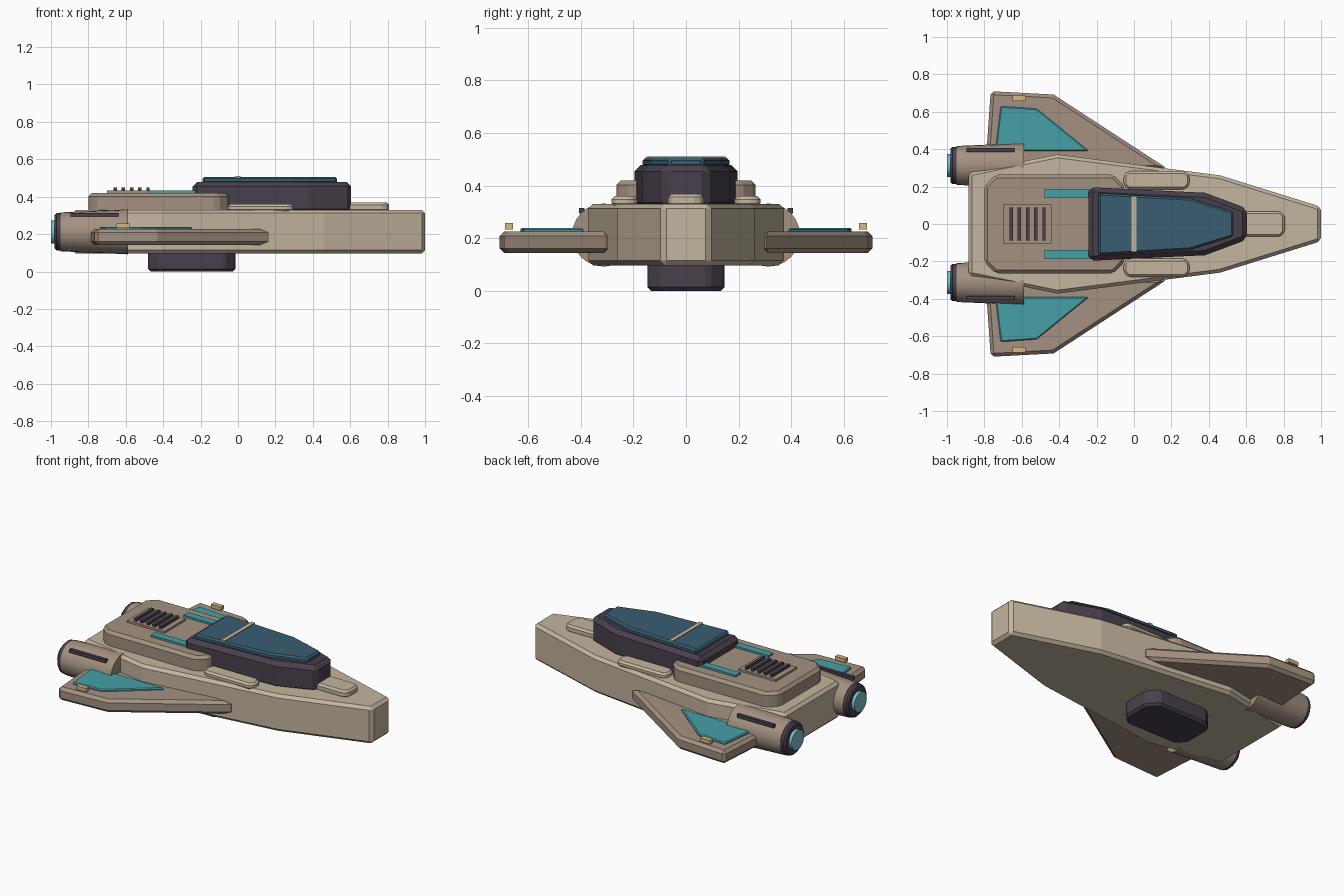
import bpy, bmesh
from math import radians, pi
from mathutils import Matrix

if "Cube" in bpy.data.objects:
    bpy.data.objects.remove(bpy.data.objects["Cube"])


def material(name, r, g, b):
    m = bpy.data.materials.new(name)
    m.diffuse_color = [(c / 255) ** 2.2 for c in (r, g, b)] + [1]
    m.use_nodes = True
    m.node_tree.nodes["Principled BSDF"].inputs["Base Color"].default_value = m.diffuse_color
    return m


TAN = material("tan", 194, 179, 157)
BROWN = material("brown", 162, 144, 128)
DARK = material("dark", 74, 66, 78)
TEAL = material("teal", 72, 158, 166)
GLASS = material("glass", 60, 94, 114)
AMBER = material("amber", 216, 180, 132)
GLOW = material("glow", 118, 190, 200)


def finish(name, bm, mat, bevel=0, mirror=False):
    bmesh.ops.recalc_face_normals(bm, faces=bm.faces)
    me = bpy.data.meshes.new(name)
    bm.to_mesh(me)
    bm.free()
    me.materials.append(mat)
    ob = bpy.data.objects.new(name, me)
    bpy.context.collection.objects.link(ob)
    if bevel:
        b = ob.modifiers.new("bevel", 'BEVEL')
        b.width, b.segments = bevel, 1
        b.limit_method, b.angle_limit = 'ANGLE', radians(30)
    if mirror:
        ob.modifiers.new("mirror", 'MIRROR').use_axis = (False, True, False)
    return ob


def prism(name, pts, z0, z1, mat, bevel=0, mirror=False):
    """Extrude a flat outline from z0 to z1."""
    bm = bmesh.new()
    face = bm.faces.new([bm.verts.new((x, y, z0)) for x, y in pts])
    ext = bmesh.ops.extrude_face_region(bm, geom=[face])
    for v in ext["geom"]:
        if isinstance(v, bmesh.types.BMVert):
            v.co.z = z1
    return finish(name, bm, mat, bevel, mirror)


def both_sides(half):
    return half + [(x, -y) for x, y in reversed(half)]


def rect(x0, x1, y0, y1, c=0):
    """Rectangle outline with optional cut corners."""
    if not c:
        return [(x0, y0), (x1, y0), (x1, y1), (x0, y1)]
    return [(x0 + c, y0), (x1 - c, y0), (x1, y0 + c), (x1, y1 - c),
            (x1 - c, y1), (x0 + c, y1), (x0, y1 - c), (x0, y0 + c)]


def engine_part(name, x0, x1, r0, r1, mat, bevel=0):
    """Round section along x, r0 at x0 and r1 at x1, on both sides."""
    bm = bmesh.new()
    place = Matrix.Translation(((x0 + x1) / 2, 0.313, 0.212)) @ Matrix.Rotation(pi / 2, 4, 'Y')
    bmesh.ops.create_cone(bm, cap_ends=True, segments=24, radius1=r0, radius2=r1,
                          depth=x1 - x0, matrix=place)
    ob = finish(name, bm, mat, bevel, True)
    bpy.context.view_layer.objects.active = ob
    bpy.ops.object.select_all(action='DESELECT')
    ob.select_set(True)
    bpy.ops.object.shade_smooth_by_angle(angle=radians(30))


# Hull, belly block and raised rear deck
prism("hull", both_sides([(-0.885, 0.275), (-0.41, 0.372), (0.46, 0.26), (1.0, 0.092)]),
      0.097, 0.33, TAN, 0.018)
prism("belly_block", rect(-0.48, -0.013, -0.147, 0.147, 0.06), 0.0, 0.12, DARK, 0.014)
prism("rear_deck", rect(-0.80, -0.05, -0.265, 0.265, 0.06), 0.31, 0.42, BROWN, 0.018)

# Cockpit base, glass and its cross strip
prism("cockpit_base", both_sides([(-0.243, 0.197), (0.38, 0.167), (0.605, 0.083)]),
      0.31, 0.479, DARK, 0.025)
prism("canopy_glass", both_sides([(-0.19, 0.165), (0.30, 0.137), (0.53, 0.066)]),
      0.47, 0.506, GLASS, 0.01)
prism("canopy_strip", rect(-0.013, 0.013, -0.15, 0.15), 0.49, 0.511, TAN)

# Raised hull pads
prism("side_pad", rect(-0.055, 0.297, 0.185, 0.283, 0.025), 0.32, 0.36, TAN, 0.012, True)
prism("nose_pad", rect(0.45, 0.807, -0.068, 0.068, 0.025), 0.32, 0.368, TAN, 0.012)

# Vent with slats, and deck stripes
prism("vent_plate", rect(-0.70, -0.44, -0.105, 0.105), 0.41, 0.433, BROWN)
for i in range(5):
    x = -0.657 + 0.044 * i
    prism(f"vent_slat_{i + 1}", rect(x - 0.009, x + 0.009, -0.088, 0.088), 0.42, 0.449, DARK)
prism("deck_stripe", rect(-0.478, -0.20, 0.14, 0.187), 0.41, 0.432, TEAL, 0, True)

# Wings with inset panels and tip lights
prism("wing", [(0.18, 0.295), (-0.43, 0.692), (-0.766, 0.71), (-0.795, 0.295)],
      0.143, 0.226, BROWN, 0.018, True)
prism("wing_panel", [(-0.24, 0.39), (-0.52, 0.617), (-0.713, 0.63), (-0.742, 0.39)],
      0.215, 0.239, TEAL, 0.006, True)
prism("tip_light", rect(-0.65, -0.58, 0.658, 0.688), 0.233, 0.257, AMBER, 0, True)

# Engines
engine_part("engine_nacelle", -0.95, -0.587, 0.104, 0.12, BROWN)
engine_part("engine_ring", -0.98, -0.94, 0.1, 0.1, DARK, 0.01)
engine_part("engine_nozzle", -1.0, -0.96, 0.062, 0.062, GLOW)
prism("engine_slot", rect(-0.895, -0.64, 0.385, 0.406), 0.293, 0.314, DARK, 0, True)
